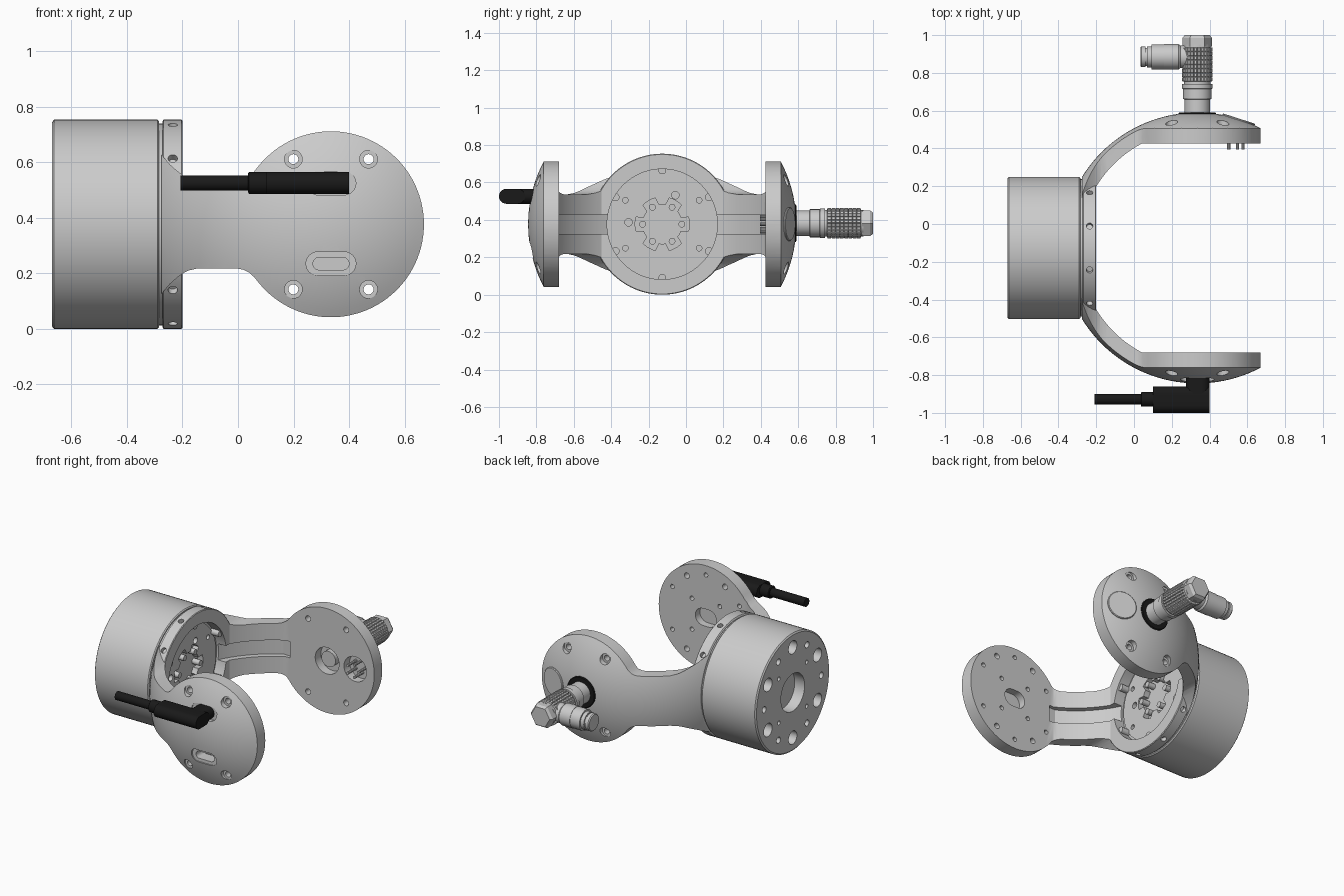
import bpy, bmesh
from math import sin, cos, pi, radians, asin, sqrt
from mathutils import Matrix, Vector

if "Cube" in bpy.data.objects:
    bpy.data.objects.remove(bpy.data.objects["Cube"])

YC, ZC, DX = -0.127, 0.377, 0.335      # symmetry plane, axis height, disc centre x
R_OUT, R_IN, FLAT = 0.717, 0.626, 0.553  # fork shell radii, inner disc face offset

black = bpy.data.materials.new("black_rubber")
black.diffuse_color = (0.01, 0.01, 0.01, 1)
black.use_nodes = True
black.node_tree.nodes["Principled BSDF"].inputs["Base Color"].default_value = black.diffuse_color


def finish(name, bm, mat=None):
    bmesh.ops.recalc_face_normals(bm, faces=bm.faces[:])
    me = bpy.data.meshes.new(name)
    bm.to_mesh(me)
    bm.free()
    ob = bpy.data.objects.new(name, me)
    bpy.context.collection.objects.link(ob)
    if mat:
        me.materials.append(mat)
    return ob


def to3(axis, u, v, d):
    return {'x': (d, u, v), 'y': (u, d, v), 'z': (u, v, d)}[axis]


def prism(name, axis, polys, a, b, mat=None):
    """Extrude a list of 2D outlines along an axis from a to b."""
    bm = bmesh.new()
    for p in polys:
        lo = [bm.verts.new(to3(axis, u, v, a)) for u, v in p]
        hi = [bm.verts.new(to3(axis, u, v, b)) for u, v in p]
        bm.faces.new(lo)
        bm.faces.new(hi[::-1])
        for i in range(len(p)):
            j = (i + 1) % len(p)
            bm.faces.new((lo[i], lo[j], hi[j], hi[i]))
    return finish(name, bm, mat)


def circle(u, v, r, n=32, start=0.0):
    return [(u + r * cos(start + 2 * pi * i / n), v + r * sin(start + 2 * pi * i / n)) for i in range(n)]


def stadium(u, v, w, h, n=12):
    k, r = (w - h) / 2, h / 2
    right = [(u + k + r * cos(t), v + r * sin(t)) for t in [-pi / 2 + pi * i / n for i in range(n + 1)]]
    return right + [(2 * u - x, 2 * v - y) for x, y in right]


def polar(u, v, r, angles):
    return [(u + r * cos(radians(t)), v + r * sin(radians(t))) for t in angles]


def lathe(name, axis, u, v, prof, n=64, mat=None, knurl=False):
    """Stack circles given as (position, radius) along an axis."""
    bm = bmesh.new()
    rings = [[bm.verts.new(to3(axis, x, y, d)) for x, y in circle(u, v, r, n)] for d, r in prof]
    side = []
    for a, b in zip(rings, rings[1:]):
        side += [bm.faces.new((a[i], a[(i + 1) % n], b[(i + 1) % n], b[i])) for i in range(n)]
    bm.faces.new(rings[0])
    bm.faces.new(rings[-1])
    bmesh.ops.recalc_face_normals(bm, faces=bm.faces[:])
    if knurl:
        bmesh.ops.inset_individual(bm, faces=side, thickness=0.0035, depth=0.007)
    return finish(name, bm, mat)


def boolean(ob, cutter, op='DIFFERENCE'):
    m = ob.modifiers.new("cut", 'BOOLEAN')
    m.object, m.operation, m.solver = cutter, op, 'EXACT'
    bpy.context.view_layer.update()
    bpy.context.view_layer.objects.active = ob
    bpy.ops.object.modifier_apply(modifier=m.name)
    bpy.data.objects.remove(cutter)


def arc_outline(r, lim, x_end):
    t = asin(lim / r)
    pts = [(DX - r * cos(a), YC + r * sin(a)) for a in [-t + 2 * t * i / 64 for i in range(65)]]
    return pts + [(x_end, YC + lim), (x_end, YC - lim)]


# Fork: spherical shell trimmed to the side outline
bm = bmesh.new()
bmesh.ops.create_uvsphere(bm, u_segments=128, v_segments=64, radius=R_OUT)
bmesh.ops.transform(bm, verts=bm.verts[:], matrix=Matrix.Translation((DX, YC, ZC)) @ Matrix.Rotation(pi / 2, 4, 'X'))
fork = finish("fork", bm)
half = [(-.275, .25), (-.245, .215), (-.22, .193), (-.2, .178), (-.18, .167), (-.15, .16),
        (0, .16), (.02, .164), (.04, .174), (.058, .19)]
a0 = pi - asin(.21 / .335)
half += [(DX + .335 * cos(a0 * (1 - i / 40)), .335 * sin(a0 * (1 - i / 40))) for i in range(41)]
outline = [(x, ZC + z) for x, z in half] + [(x, ZC - z) for x, z in half[-2::-1]]
boolean(fork, prism("trim", 'y', [outline], -1.1, .9), 'INTERSECT')
boolean(fork, prism("inner", 'z', [arc_outline(R_IN, FLAT, 1.5)], -.5, 1.3))

# Mounting ring joined to the arms, then bored; cable channel in both arms
boolean(fork, lathe("ring", 'x', YC, ZC, [(-.272, .371), (-.268, .377), (-.204, .377), (-.2, .373)], 96), 'UNION')
boolean(fork, prism("bore", 'x', [circle(YC, ZC, .295, 96)], -.4, -.15))
boolean(fork, prism("channel", 'z', [arc_outline(.66, .575, .07)], ZC - .052, ZC + .052))

# Radial screw holes around the ring
bm = bmesh.new()
for t in (18, 51, 129, 162, 198, 231, 309, 342):
    d = Vector((0, sin(radians(t)), cos(radians(t))))
    mat = Matrix.Translation(Vector((-.235, YC, ZC)) + d * .38) @ d.to_track_quat('Z', 'Y').to_matrix().to_4x4()
    bmesh.ops.create_cone(bm, cap_ends=True, segments=20, radius1=.017, radius2=.017, depth=.06, matrix=mat)
boolean(fork, finish("radial_holes", bm))

# Counterbored screw holes through both discs
corners = polar(DX, ZC, .271, (60, 120, 240, 300))
for s in (-1, 1):
    boolean(fork, prism("thru", 'y', [circle(u, v, .018, 20) for u, v in corners], YC + s * .5, YC + s * .8))
    boolean(fork, prism("cbore", 'y', [circle(u, v, .032, 28) for u, v in corners], YC + s * .645, YC + s * .8))

# Front disc: two stepped slots outside, hole pattern inside
slots = (ZC - .142, ZC + .148)
boolean(fork, prism("slot", 'y', [stadium(DX, z, .18, .085) for z in slots], YC - .685, YC - .8))
boolean(fork, prism("slot_in", 'y', [stadium(DX, z, .13, .045) for z in slots], YC - .61, YC - .8))
small = polar(DX, ZC, .275, (30, 90, 150, 210, 270, 330)) + polar(DX, ZC, .14, (45, 135, 225, 315))
boolean(fork, prism("small", 'y', [circle(u, v, .014, 16) for u, v in small], YC - .5, YC - .59))
boolean(fork, prism("centre", 'y', [stadium(DX, ZC, .15, .11)], YC - .5, YC - .6))

# Rear disc: two round pockets inside
boolean(fork, prism("pockets", 'y', [circle(DX, ZC, .085), circle(DX + .2, ZC, .08)], YC + .5, YC + .61))

# Base drum with holes in its back face
drum = lathe("base_drum", 'x', YC, ZC, [(-.67, .368), (-.663, .377), (-.29, .377), (-.284, .371),
             (-.284, .364), (-.27, .364), (-.27, .28), (-.262, .28)], 96)
back = [circle(u, v, .042) for u, v in polar(YC, ZC, .29, range(30, 390, 60))]
back += [circle(u, v, .02, 20) for u, v in polar(YC, ZC, .29, range(0, 360, 60))]
back += [circle(u, v, .013, 16) for u, v in polar(YC, ZC, .2, range(45, 405, 90))]
boolean(drum, prism("back_holes", 'x', back + [circle(YC, ZC, .12, 48)], -.7, -.6))

# Lobed recess and small holes in the drum's front face
lobed = [(YC + r * cos(t), ZC + r * sin(t)) for t, r in
         [(2 * pi * i / 72, .145 if (i + 3) % 12 < 7 else .105) for i in range(72)]]
front = [circle(u, v, .015, 16) for u, v in polar(YC, ZC, .235, (33, 147, 213, 327))]
front += [circle(YC - .15 - .03, ZC + .01, .02, 16), circle(YC + .07, ZC + .155, .02, 16)]
boolean(drum, prism("front_holes", 'x', front + [lobed], -.3, -.2))

# Screws around the ring bore and posts in the recess
prism("ring_screws", 'x', [circle(u, v, .021, 20) for u, v in polar(YC, ZC, .288, range(30, 390, 60))], -.28, -.212)
prism("recess_posts", 'x', [circle(u, v, .018, 16) for u, v in polar(YC, ZC, .105, range(0, 360, 60))], -.305, -.25)

# Round cover plug on the rear disc, tilted to follow the dome
plug = lathe("cover_plug", 'y', 0, 0, [(.68, .09), (.716, .09), (.72, .086)], 48)
plug.data.transform(Matrix.Translation((DX, YC, ZC)) @ Matrix.Rotation(-asin(.22 / R_OUT), 4, 'Z'))

# Metal angled plug: seal, neck, knurled sleeve, hex head, elbow
lathe("seal_ring", 'y', DX, ZC + .005, [(.56, .1), (.586, .1), (.59, .095)], 48, black)
lathe("plug_neck", 'y', DX, ZC + .005, [(.44, .05), (.5, .05), (.5, .068), (.66, .068), (.662, .075), (.715, .075),
      (.717, .08), (.742, .08), (.742, .07), (.95, .07)], 48)
lathe("knurled_sleeve", 'y', DX, ZC + .005, [(.755 + .0225 * i, .075) for i in range(9)], 28, None, True)
lathe("hex_head", 'y', DX, ZC + .005, [(.94, .078), (.985, .078), (1.0, .066)], 6)
lathe("elbow", 'x', .885, ZC + .005, [(.034, .05), (.04, .055), (.06, .055), (.06, .048), (.068, .048), (.068, .056),
      (.092, .056), (.092, .066), (.16, .066), (.16, .068), (.235, .068), (.245, .06), (.33, .06)], 40)

# Contact pins inside the rear pockets
prism("contact_pins", 'y', [circle(u, v, .009, 10) for u, v in polar(DX + .2, ZC, .042, range(0, 360, 72))], .5, .395)

# Black moulded angle plug with cable
ZB = .526
prism("plug_body", 'x', [stadium(-.93, ZB, .14, .08)], .1, .4, black)
prism("plug_stem", 'y', [stadium(.3375, ZB, .125, .08)], -.79, -.93, black)
lathe("strain_relief", 'x', -.928, ZB, [(.036, .034), (.04, .039), (.12, .039)], 32, black)
lathe("cable", 'x', -.928, ZB, [(-.208, .027), (.06, .027)], 32, black)

# Smooth shading with crisp edges
for ob in bpy.context.scene.objects:
    ob.select_set(True)
bpy.context.view_layer.objects.active = fork
bpy.ops.object.shade_smooth_by_angle(angle=radians(30))
